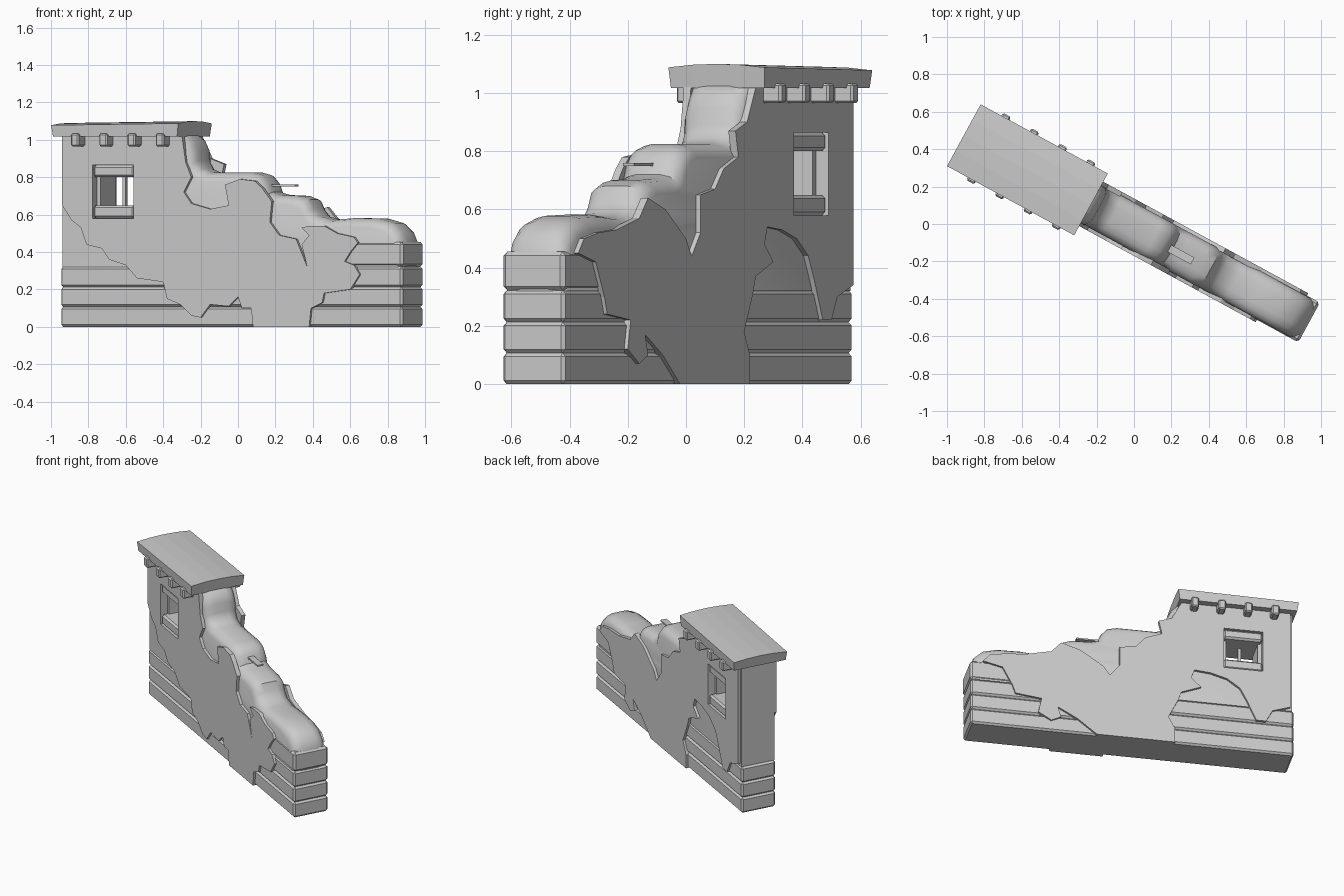
import bpy
import bmesh
from math import radians, cos, sin
from mathutils import Matrix

if "Cube" in bpy.data.objects:
    bpy.data.objects.remove(bpy.data.objects["Cube"], do_unlink=True)

# The wall is modelled along its own length, depth and height, then turned
TURN = radians(-28.55)
ROTATION = Matrix.Rotation(TURN, 4, "Z")
FRONT, BACK = -0.132, 0.102
PLASTER_FRONT, PLASTER_BACK = -0.15, 0.12

stone = bpy.data.materials.new("grey stone")
stone.use_nodes = True
GREY = (0.6, 0.6, 0.6, 1)
stone.diffuse_color = GREY
stone.node_tree.nodes["Principled BSDF"].inputs["Base Color"].default_value = GREY


def finish(name, bm, smooth=False):
    """Turn the bmesh into an object standing at the wall's angle."""
    bmesh.ops.recalc_face_normals(bm, faces=bm.faces[:])
    bm.transform(ROTATION)
    mesh = bpy.data.meshes.new(name)
    bm.to_mesh(mesh)
    bm.free()
    mesh.materials.append(stone)
    obj = bpy.data.objects.new(name, mesh)
    bpy.context.collection.objects.link(obj)
    if smooth:
        bpy.ops.object.select_all(action="DESELECT")
        obj.select_set(True)
        bpy.context.view_layer.objects.active = obj
        bpy.ops.object.shade_smooth_by_angle(angle=radians(40))
    return obj


def block(name, length, depth, height, bevel=0.0):
    """Bevelled box given by its (low, high) range on each axis."""
    bm = bmesh.new()
    bmesh.ops.create_cube(bm, size=1)
    for vert in bm.verts:
        for axis, (low, high) in enumerate((length, depth, height)):
            vert.co[axis] = high if vert.co[axis] > 0 else low
    if bevel:
        bmesh.ops.bevel(bm, geom=bm.edges[:], offset=bevel, segments=1, affect="EDGES")
    return finish(name, bm)


def plate(name, outline, near, far):
    """Flat sheet with an irregular outline."""
    bm = bmesh.new()
    face = bm.faces.new([bm.verts.new((u, near, z)) for u, z in outline])
    side = bmesh.ops.extrude_face_region(bm, geom=[face])
    for item in side["geom"]:
        if isinstance(item, bmesh.types.BMVert):
            item.co.y = far
    return finish(name, bm)


def cut(target, cutter):
    modifier = target.modifiers.new("opening", "BOOLEAN")
    modifier.operation = "DIFFERENCE"
    modifier.solver = "EXACT"
    modifier.object = cutter
    bpy.context.view_layer.objects.active = target
    bpy.ops.object.modifier_apply(modifier=modifier.name)


# Stepped core with softly rounded shoulders
steps = [(-.27, 1.03), (-.23, 1), (-.205, .95), (-.2, .89), (-.175, .845),
         (-.12, .825), (.13, .825), (.19, .81), (.225, .77), (.245, .72),
         (.3, .705), (.42, .7), (.475, .68), (.5, .63), (.535, .59),
         (.62, .572), (.75, .582), (.9, .578), (.99, .555), (1.04, .51),
         (1.065, .455)]
section = [(FRONT, .06), (FRONT + .012, .03), (FRONT + .035, .01), (FRONT + .07, 0),
           (BACK - .07, 0), (BACK - .035, .01), (BACK - .012, .03), (BACK, .06)]
bm = bmesh.new()
rings = []
for depth, drop in section:
    ring = [(-.995, .32), (-.995, 1.03)]
    ring += [(u - drop * .5, z - drop * .8 if z < 1.02 else z) for u, z in steps]
    ring.append((1.065 - drop * .5, .32))
    rings.append([bm.verts.new((u, depth, z)) for u, z in ring])
for one, two in zip(rings, rings[1:]):
    for i in range(len(one)):
        j = (i + 1) % len(one)
        bm.faces.new((one[i], one[j], two[j], two[i]))
bm.faces.new(rings[0])
bm.faces.new(rings[-1])
core = finish("stepped_core", bm, smooth=True)

# Stone courses at the foot of the wall
levels = [0, .107, .213, .322]
for i, (low, high) in enumerate(zip(levels, levels[1:])):
    block("stone_course_%d" % (i + 1), (-1.008, 1.072), (FRONT - .004, BACK + .004),
          (low, high), .012)
block("end_stone", (.62, 1.074), (FRONT - .004, BACK + .004), (.322, .455), .014)

# Broken plaster on the front, outlined in slanted width and height
front_edge = [(-.94, 1.02), (-.94, .65), (-.89, .57), (-.84, .53), (-.81, .44),
              (-.73, .42), (-.69, .36), (-.6, .33), (-.54, .26), (-.4, .24),
              (-.38, .15), (-.31, .12), (-.25, .06), (-.2, .05), (-.15, .12),
              (-.05, .11), (0, .16), (.02, .1), (.07, .1), (.08, 0), (.38, 0),
              (.39, .1), (.45, .13), (.46, .18), (.6, .2), (.65, .28),
              (.62, .33), (.57, .35), (.6, .4), (.64, .45), (.62, .48),
              (.53, .5), (.46, .54), (.38, .54), (.34, .53), (.38, .49),
              (.34, .44), (.37, .32), (.31, .47), (.22, .49), (.17, .56),
              (.18, .67), (.13, .74), (.09, .78), (.01, .79), (-.07, .76),
              (-.05, .65), (-.15, .63), (-.25, .66), (-.29, .72), (-.25, .8),
              (-.28, .88), (-.3, 1.02)]
front_outline = [((x - PLASTER_FRONT * sin(-TURN)) / cos(TURN), z) for x, z in front_edge]
front_plaster = plate("front_plaster", front_outline, FRONT + .01, PLASTER_FRONT)

# Broken plaster on the back
back_edge = [(.575, 1.02), (.575, .34), (.52, .3), (.5, .22), (.47, .22),
             (.44, .36), (.42, .44), (.38, .5), (.33, .53), (.28, .54),
             (.27, .48), (.3, .42), (.24, .37), (.23, .31), (.2, .18),
             (.22, .1), (.22, 0), (-.02, 0), (-.08, .1), (-.14, .17),
             (-.13, .1), (-.16, .07), (-.2, .12), (-.19, .22), (-.27, .24),
             (-.28, .3), (-.3, .38), (-.31, .42), (-.37, .45), (-.35, .5),
             (-.3, .52), (-.24, .53), (-.16, .57), (-.13, .64), (-.07, .6),
             (0, .5), (.02, .44), (.05, .52), (.05, .65), (.1, .67),
             (.13, .74), (.18, .78), (.17, .87), (.21, .9), (.24, 1.02)]
back_outline = [((PLASTER_BACK * cos(TURN) - y) / sin(-TURN), z) for y, z in back_edge]
back_plaster = plate("back_plaster", back_outline, BACK - .01, PLASTER_BACK)

# Window opening right through the wall
left, right, sill, head = -.805, -.555, .58, .865
cutter = block("window_cutter", (left, right), (-.4, .4), (sill, head))
for part in (core, front_plaster, back_plaster):
    cut(part, cutter)
bpy.data.objects.remove(cutter, do_unlink=True)

# Window surround and centre bar
frame_depth = (FRONT - .01, BACK + .01)
block("window_sill", (left, right), frame_depth, (sill, sill + .07), .012)
block("window_lintel", (left, right), frame_depth, (head - .065, head), .012)
middle = (left + right) / 2
for name, place in (("left_jamb", right - .012), ("right_jamb", left + .012)):
    block("window_" + name, (place - .012, place + .012), (-.1, .07), (sill, head))
block("window_bar", (middle - .01, middle + .01), (-.025, -.005), (sill, head))

# Roof slab with a gently crowned top
bm = bmesh.new()
bmesh.ops.create_grid(bm, x_segments=6, y_segments=4, size=.5)
top = bmesh.ops.extrude_face_region(bm, geom=bm.faces[:])
raised = [item for item in top["geom"] if isinstance(item, bmesh.types.BMVert)]
for vert in raised:
    vert.co.z = 1
for vert in bm.verts:
    u, v, upper = vert.co
    crown = .012 * (1 - 4 * v * v) + .01 * u
    shrink = 1 if upper else .975
    vert.co = (-.639 + .774 * u * shrink, -.018 + .376 * v * shrink,
               1.083 + crown if upper else 1.018)
finish("roof_slab", bm)

# Beam ends under the slab
for i in range(4):
    centre = -.875 + .172 * i
    for side, span in (("front", (-.222, FRONT)), ("back", (BACK, .188))):
        block("%s_beam_%d" % (side, i + 1), (centre - .024, centre + .024),
              span, (.965, 1.033), .008)

# Small splinter sticking out of the upper step
block("splinter", (.2, .37), (-.045, -.003), (.75, .76))
